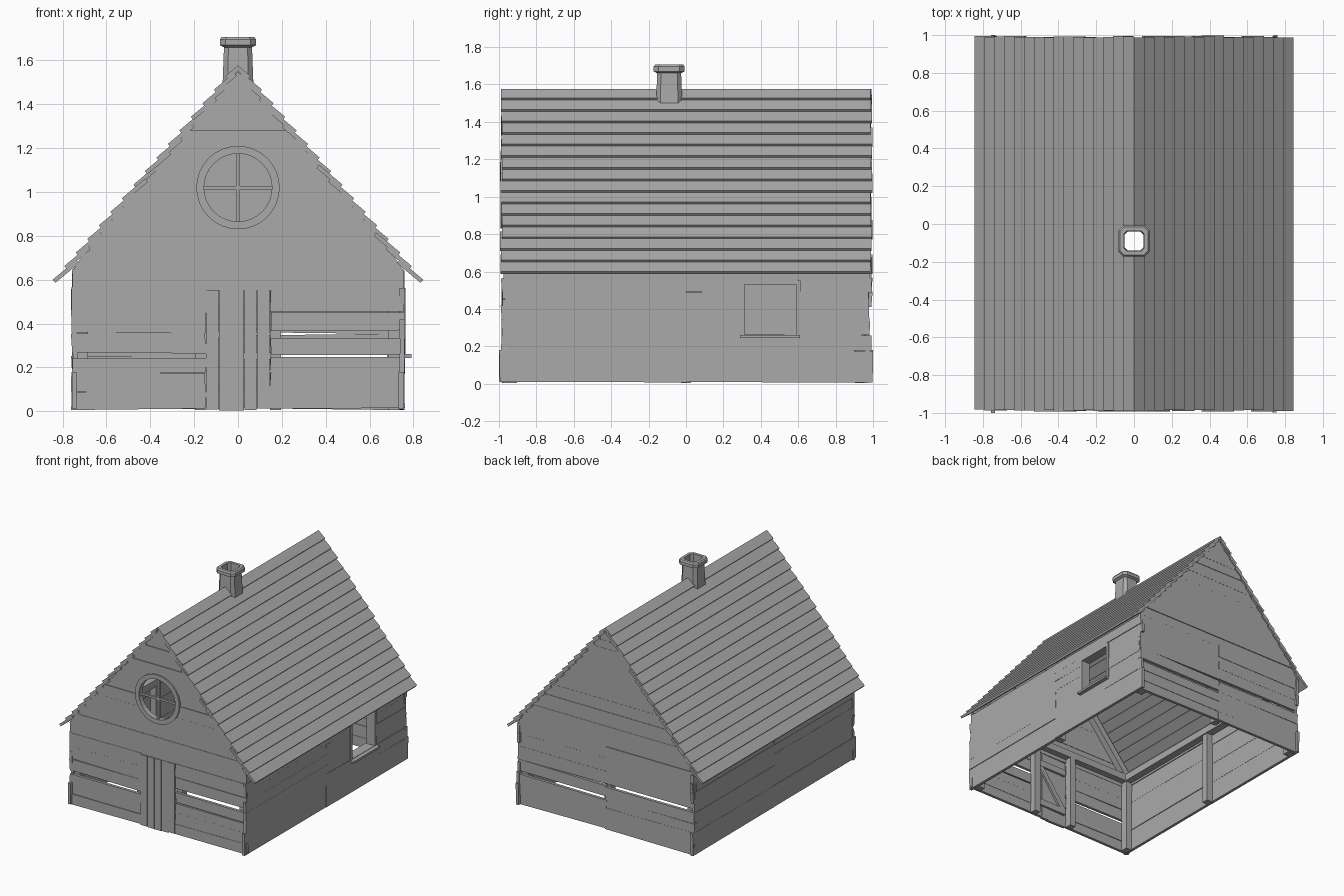
import bpy, bmesh, math, random
from mathutils import Vector, Matrix

random.seed(4)
if "Cube" in bpy.data.objects:
    bpy.data.objects.remove(bpy.data.objects["Cube"])

GREY = (0.4, 0.4, 0.4, 1)
wood = bpy.data.materials.new("weathered_grey")
wood.use_nodes = True
wood.diffuse_color = GREY
wood.node_tree.nodes["Principled BSDF"].inputs["Base Color"].default_value = GREY


def jit(a):
    return random.uniform(-a, a)


def finish(name, bm):
    bmesh.ops.recalc_face_normals(bm, faces=bm.faces)
    me = bpy.data.meshes.new(name)
    bm.to_mesh(me)
    bm.free()
    me.materials.append(wood)
    ob = bpy.data.objects.new(name, me)
    bpy.context.collection.objects.link(ob)
    return ob


def prism(bm, pts, axis, a, b):
    """Extrude a (u, z) outline along x or y from a to b."""
    def place(u, z, d):
        return (u, d, z) if axis == "y" else (d, u, z)
    v0 = [bm.verts.new(place(u, z, a)) for u, z in pts]
    v1 = [bm.verts.new(place(u, z, b)) for u, z in pts]
    bm.faces.new(v0)
    bm.faces.new(v1)
    n = len(pts)
    for i in range(n):
        j = (i + 1) % n
        bm.faces.new((v0[i], v0[j], v1[j], v1[i]))


def box(bm, x0, x1, y0, y1, z0, z1):
    prism(bm, [(x0, z0), (x1, z0), (x1, z1), (x0, z1)], "y", y0, y1)


def plank(bm, u0, u1, z0, z1, axis, face, rough=0.005):
    """Rough board whose outer side is near the signed distance face."""
    s = math.copysign(1, face)
    outer = face + s * jit(0.004)
    pts = [(u0 + jit(rough), z0 + jit(rough)), (u1 + jit(rough), z0 + jit(rough)),
           (u1 + jit(rough), z1 + jit(rough)), (u0 + jit(rough), z1 + jit(rough))]
    prism(bm, pts, axis, outer, outer - s * 0.022)


def cut(ob, cutter):
    m = ob.modifiers.new("opening", "BOOLEAN")
    m.operation = "DIFFERENCE"
    m.solver = "EXACT"
    m.object = cutter


def make_cutter(name, bm):
    ob = finish(name, bm)
    ob.hide_render = True
    ob.hide_viewport = True
    return ob


# Openings for the chimney flue and the round window
CY = -0.09
bm = bmesh.new()
box(bm, -0.056, 0.056, CY - 0.056, CY + 0.056, 1.2, 1.9)
flue_cutter = make_cutter("flue_cutter", bm)

WIN_Z = 1.02
bm = bmesh.new()
ring = [i * math.tau / 32 for i in range(32)]
prism(bm, [(0.165 * math.cos(t), WIN_Z + 0.165 * math.sin(t)) for t in ring], "y", -1.1, -0.8)
window_cutter = make_cutter("round_window_cutter", bm)

# Lapped roof boards on both slopes
COURSES = 16
lean = math.radians(40)
up = Vector((-math.cos(lean), math.sin(lean)))
inward = Vector((-math.sin(lean), -math.cos(lean))) * 0.019
for side, label in ((1, "left"), (-1, "right")):
    lower = bmesh.new()
    for i in range(COURSES):
        p = Vector((0.845 - 0.0525 * i, 0.6 + 0.0619 * i))
        top = i == COURSES - 1
        q = p + up * (0.0575 / math.cos(lean) if top else 0.14 if i < COURSES - 2 else 0.12)
        outline = [p, q, Vector((0, q.y - 0.025)) if top else q + inward, p + inward]
        outline = [(side * v.x, v.y) for v in outline]
        ends = (-0.988 + jit(0.006), 0.992 + jit(0.006))
        if i < COURSES - 3:
            prism(lower, outline, "y", *ends)
        else:
            bm = bmesh.new()
            prism(bm, outline, "y", *ends)
            cut(finish(f"{label}_ridge_board_{i}", bm), flue_cutter)
    finish(f"{label}_roof_boards", lower)

# Front and back walls: one half has a low gap, the other a high gap
LOW = [(0.01, 0.09), (0.085, 0.178), (0.173, 0.24), (0.266, 0.35), (0.357, 0.455), (0.45, 0.555)]
HIGH = [(0.01, 0.09), (0.085, 0.178), (0.173, 0.247), (0.255, 0.335), (0.366, 0.455), (0.45, 0.555)]
W, FACE = 0.757, 0.979
front, back = bmesh.new(), bmesh.new()
for low, high in zip(LOW, HIGH):
    plank(front, -W, -0.147, *low, "y", -FACE)
    plank(front, 0.147, W, *high, "y", -FACE)
    plank(back, -W, 0.004, *high, "y", FACE)
    plank(back, -0.004, W, *low, "y", FACE)
plank(front, -W, W, 0.553, 0.645, "y", -FACE, 0.003)
plank(back, -W, 0.004, 0.55, 0.645, "y", FACE)
plank(back, -0.004, W, 0.55, 0.645, "y", FACE)
finish("front_wall", front)
finish("back_wall", back)

# Gable boards, tapered to the roof slope
GABLE = [0.64, 0.72, 0.81, 0.92, 1.01, 1.1, 1.19, 1.28, 1.35, 1.41, 1.47, 1.545]


def half_width(z):
    return max(0.004, min(W, (1.55 - z) / 1.18))


for s, label in ((-1, "front"), (1, "back")):
    for n, (z0, z1) in enumerate(zip(GABLE, GABLE[1:])):
        bm = bmesh.new()
        zs = [z0 - 0.005 + jit(0.004), z0 - 0.005 + jit(0.004), z1, z1]
        pts = [(k * half_width(z), z) for k, z in zip((-1, 1, 1, -1), zs)]
        outer = s * (FACE + jit(0.004))
        prism(bm, pts, "y", outer, outer - s * 0.022)
        ob = finish(f"{label}_gable_board_{n}", bm)
        if s < 0 and z1 > WIN_Z - 0.17 and z0 < WIN_Z + 0.18:
            cut(ob, window_cutter)

# Side walls, the left one with a window opening
SIDE = [(0.01, 0.178), (0.174, 0.262), (0.258, 0.335), (0.33, 0.415), (0.41, 0.495), (0.49, 0.565), (0.56, 0.635)]
WY0, WY1, WZ0, WZ1 = 0.3, 0.6, 0.25, 0.54
for s, label in ((1, "left"), (-1, "right")):
    bm = bmesh.new()
    for n, (z0, z1) in enumerate(SIDE):
        a, b = (-0.998, 0.998) if n == 0 else (-0.98 + jit(0.012), 0.98 + jit(0.015))
        plank(bm, a, 0.003, z0, z1, "x", s * W, 0.004)
        if s > 0 and 2 <= n <= 5:
            plank(bm, -0.003, WY0, z0, z1, "x", s * W, 0.004)
            plank(bm, WY1, b, z0, z1, "x", s * W, 0.004)
        else:
            plank(bm, -0.003, b, z0, z1, "x", s * W, 0.004)
    finish(f"{label}_wall", bm)

# Side window casing and sill
bm = bmesh.new()
for y in (WY0, WY1):
    box(bm, 0.69, 0.763, y - 0.012, y + 0.012, WZ0, WZ1 + 0.012)
box(bm, 0.69, 0.763, WY0, WY1, WZ1 - 0.01, WZ1 + 0.022)
box(bm, 0.68, 0.792, WY0 - 0.01, WY1 + 0.01, WZ0 - 0.006, WZ0 + 0.01)
finish("side_window_frame", bm)

# Round window frame and glazing bars
bm = bmesh.new()
N = 32
section = [(0.155, -0.95), (0.19, -0.95), (0.19, -0.992), (0.155, -0.992)]
loops = [[bm.verts.new((r * math.cos(t), y, WIN_Z + r * math.sin(t))) for r, y in section] for t in ring]
for i in range(N):
    a, b = loops[i], loops[(i + 1) % N]
    for k in range(4):
        bm.faces.new((a[k], a[k - 1], b[k - 1], b[k]))
finish("round_window_frame", bm)
bm = bmesh.new()
box(bm, -0.008, 0.008, -0.982, -0.962, WIN_Z - 0.16, WIN_Z + 0.16)
box(bm, -0.16, 0.16, -0.98, -0.964, WIN_Z - 0.008, WIN_Z + 0.008)
finish("round_window_bars", bm)

# Door: five upright planks with a Z brace inside
bm = bmesh.new()
for n in range(5):
    x = -0.145 + 0.058 * n
    y = -0.984 + jit(0.005)
    box(bm, x, x + 0.0565, y, y + 0.022, 0.012 + jit(0.01), 0.553)
for z in (0.1, 0.43):
    box(bm, -0.13, 0.13, -0.965, -0.942, z, z + 0.05)
prism(bm, [(-0.13, 0.15), (-0.08, 0.15), (0.13, 0.43), (0.08, 0.43)], "y", -0.965, -0.944)
finish("door", bm)

# Interior posts, plates, tie beams and gable rafters
bm = bmesh.new()
for sx in (-1, 1):
    for y in (-0.93, 0, 0.93):
        box(bm, sx * 0.71 - 0.027, sx * 0.71 + 0.027, y - 0.027, y + 0.027, 0.005, 0.62)
    box(bm, sx * 0.17 - 0.025, sx * 0.17 + 0.025, -0.957, -0.905, 0.005, 0.62)
    box(bm, sx * 0.705 - 0.03, sx * 0.705 + 0.03, -0.957, 0.957, 0.575, 0.63)
    for y in (-0.93, 0.93):
        slope = [(0.735, 0.63), (0.67, 0.63), (0.002, 1.44), (0.002, 1.51)]
        prism(bm, [(sx * x, z) for x, z in slope], "y", y - 0.025, y + 0.025)
box(bm, -0.027, 0.027, 0.905, 0.957, 0.005, 0.62)
for y in (-0.93, 0.93):
    box(bm, -0.7, 0.7, y - 0.025, y + 0.025, 0.58, 0.635)
finish("timber_frame", bm)

# Hollow chimney with clipped corners and a cap
bm = bmesh.new()
profile = [(0.073, 1.42), (0.064, 1.66), (0.083, 1.67), (0.083, 1.695), (0.075, 1.706), (0.054, 1.706), (0.05, 1.42)]
levels = []
for r, z in profile:
    c = r * 0.68
    corners = [(r, -c), (r, c), (c, r), (-c, r), (-r, c), (-r, -c), (-c, -r), (c, -r)]
    levels.append([bm.verts.new((x, CY + y, z)) for x, y in corners])
for k in range(len(levels)):
    a, b = levels[k - 1], levels[k]
    for i in range(8):
        bm.faces.new((a[i - 1], a[i], b[i], b[i - 1]))
finish("chimney", bm)
